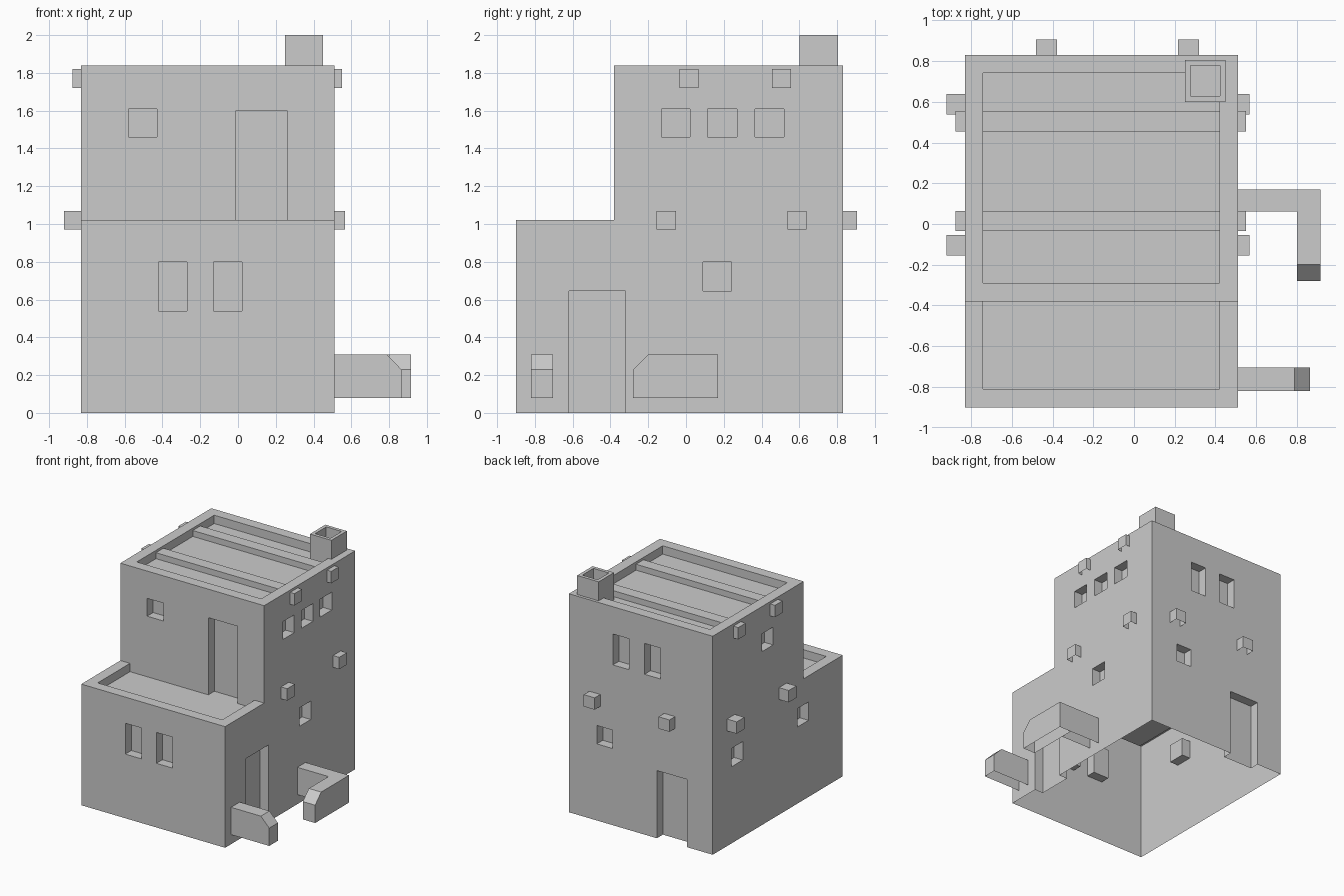
import bpy, bmesh
from mathutils import Vector

if "Cube" in bpy.data.objects:
    bpy.data.objects.remove(bpy.data.objects["Cube"])

X0, X1 = -0.83, 0.51          # side walls
Y0, YM, Y1 = -0.90, -0.38, 0.83   # front wall, upper front wall, back wall
DEPTH = 0.09                  # recess depth
TERRACE, ROOF = 0.95, 1.77    # floor heights inside the parapets
DOWN = Vector((0, 0, -1))


def finish(name, bm, drop=()):
    """Make an object, leaving out the faces hidden against other parts."""
    bm.normal_update()
    gone = [f for f in bm.faces if any(f.normal.dot(Vector(d)) > 0.99 for d in drop)]
    bmesh.ops.delete(bm, geom=gone, context='FACES')
    me = bpy.data.meshes.new(name)
    bm.to_mesh(me)
    bm.free()
    ob = bpy.data.objects.new(name, me)
    bpy.context.collection.objects.link(ob)
    return ob


def add_box(bm, x0, x1, y0, y1, z0, z1):
    verts = bmesh.ops.create_cube(bm, size=1)['verts']
    for v in verts:
        v.co = ((x0 + x1) / 2 + v.co.x * (x1 - x0),
                (y0 + y1) / 2 + v.co.y * (y1 - y0),
                (z0 + z1) / 2 + v.co.z * (z1 - z0))


def box(name, *dims, drop=(DOWN,)):
    bm = bmesh.new()
    add_box(bm, *dims)
    return finish(name, bm, drop)


def prism(name, points, offset, drop=()):
    """Extrude a flat outline along an offset vector."""
    bm = bmesh.new()
    face = bm.faces.new([bm.verts.new(p) for p in points])
    new = bmesh.ops.extrude_face_region(bm, geom=[face], use_keep_orig=True)['geom']
    bmesh.ops.translate(bm, vec=offset, verts=[v for v in new if isinstance(v, bmesh.types.BMVert)])
    bmesh.ops.recalc_face_normals(bm, faces=bm.faces)
    return finish(name, bm, drop)


# House body: stepped side profile extruded across the width
profile = [(Y0, 0), (Y1, 0), (Y1, 1.84), (YM, 1.84), (YM, 1.02), (Y0, 1.02)]
house = prism("house_body", [(X0, y, z) for y, z in profile], (X1 - X0, 0, 0))

# Cutters: parapet pits, windows and doors
bm = bmesh.new()
add_box(bm, -0.74, 0.42, -0.81, YM, TERRACE, 1.2)
add_box(bm, -0.74, 0.42, -0.29, 0.74, ROOF, 2.0)
E = 0.05
for a, b, z0, z1 in [(-0.42, -0.27, 0.54, 0.80), (-0.13, 0.02, 0.54, 0.80)]:      # front
    add_box(bm, a, b, Y0 - E, Y0 + DEPTH - 0.01, z0, z1)
add_box(bm, -0.58, -0.43, YM - E, YM + 0.08, 1.46, 1.61)                           # upper front
add_box(bm, -0.01, 0.26, YM - E, YM + 0.08, TERRACE, 1.60)                         # terrace door
for a, b, z0, z1 in [(-0.13, 0.02, 1.46, 1.61), (0.115, 0.27, 1.46, 1.61),         # right
                     (0.365, 0.52, 1.46, 1.61), (0.09, 0.24, 0.645, 0.80),
                     (-0.62, -0.32, -0.1, 0.645)]:
    add_box(bm, X1 - DEPTH + 0.01, X1 + E, a, b, z0, z1)
for a, b, z0, z1 in [(-0.05, 0.10, 1.35, 1.61), (-0.345, -0.195, 1.35, 1.61),      # back
                     (0.105, 0.25, 0.645, 0.80), (-0.59, -0.31, -0.1, 0.57)]:
    add_box(bm, a, b, Y1 - DEPTH + 0.01, Y1 + E, z0, z1)
for a, b, z0, z1 in [(0.025, 0.175, 1.46, 1.61), (0.43, 0.58, 0.645, 0.80),        # left
                     (-0.445, -0.295, 0.645, 0.80)]:
    add_box(bm, X0 - E, X0 + DEPTH - 0.01, a, b, z0, z1)
cutter = finish("opening_cutter", bm)
cutter.hide_render = True

mod = house.modifiers.new("openings", 'BOOLEAN')
mod.operation, mod.solver, mod.object, mod.use_self = 'DIFFERENCE', 'EXACT', cutter, True
deps = bpy.context.evaluated_depsgraph_get()
cut = bpy.data.meshes.new_from_object(house.evaluated_get(deps))
house.modifiers.clear()
bpy.data.objects.remove(cutter)

# The house is an open shell underneath
bm = bmesh.new()
bm.from_mesh(cut)
base = [f for f in bm.faces if all(abs(v.co.z) < 1e-4 for v in f.verts)]
bmesh.ops.delete(bm, geom=base, context='FACES')
bm.to_mesh(cut)
bm.free()
house.data = cut
cut.name = "house_body"

# Roof beams with their ends showing outside
for i, y in enumerate((-0.035, 0.455)):
    box(f"roof_beam_{i}", -0.74, 0.42, y, y + 0.10, ROOF, 1.82,
        drop=(DOWN, (1, 0, 0), (-1, 0, 0)))
    box(f"roof_beam_end_right_{i}", X1, 0.55, y, y + 0.10, 1.72, 1.82, drop=(DOWN, (-1, 0, 0)))
    box(f"roof_beam_end_left_{i}", -0.875, X0, y, y + 0.10, 1.72, 1.82, drop=(DOWN, (1, 0, 0)))

# Floor beam ends on the sides and back
for i, y in enumerate((-0.155, 0.537)):
    box(f"floor_beam_end_right_{i}", X1, 0.567, y, y + 0.102, 0.97, 1.07, drop=(DOWN, (-1, 0, 0)))
    box(f"floor_beam_end_left_{i}", -0.92, X0, y, y + 0.102, 0.97, 1.07, drop=(DOWN, (1, 0, 0)))
for i, x in enumerate((-0.48, 0.217)):
    box(f"floor_beam_end_back_{i}", x, x + 0.102, Y1, 0.905, 0.97, 1.07, drop=(DOWN, (0, -1, 0)))

# Chimney with a sunken flue
bm = bmesh.new()
add_box(bm, 0.25, 0.45, 0.60, 0.805, ROOF, 2.0)
bm.normal_update()
top = max(bm.faces, key=lambda f: f.calc_center_median().z)
bmesh.ops.inset_region(bm, faces=[top], thickness=0.04)
flue = bmesh.ops.extrude_face_region(bm, geom=[top])['geom']
bmesh.ops.translate(bm, vec=(0, 0, -0.13), verts=[v for v in flue if isinstance(v, bmesh.types.BMVert)])
if top.is_valid:
    bm.faces.remove(top)
finish("chimney", bm, (DOWN,))

# Low porch walls with chamfered ends
ZB, ZT, ZC = 0.08, 0.31, 0.23
prism("porch_wall_short",
      [(x, -0.82, z) for x, z in [(X1, ZB), (0.865, ZB), (0.865, ZC), (0.787, ZT), (X1, ZT)]],
      (0, 0.115, 0), (DOWN, (-1, 0, 0)))
prism("porch_wall_long",
      [(0.80, y, z) for y, z in [(0.17, ZB), (-0.28, ZB), (-0.28, ZC), (-0.20, ZT), (0.17, ZT)]],
      (0.115, 0, 0), (DOWN,))
box("porch_wall_return", X1, 0.80, 0.062, 0.17, ZB, ZT, drop=(DOWN, (1, 0, 0), (-1, 0, 0)))
